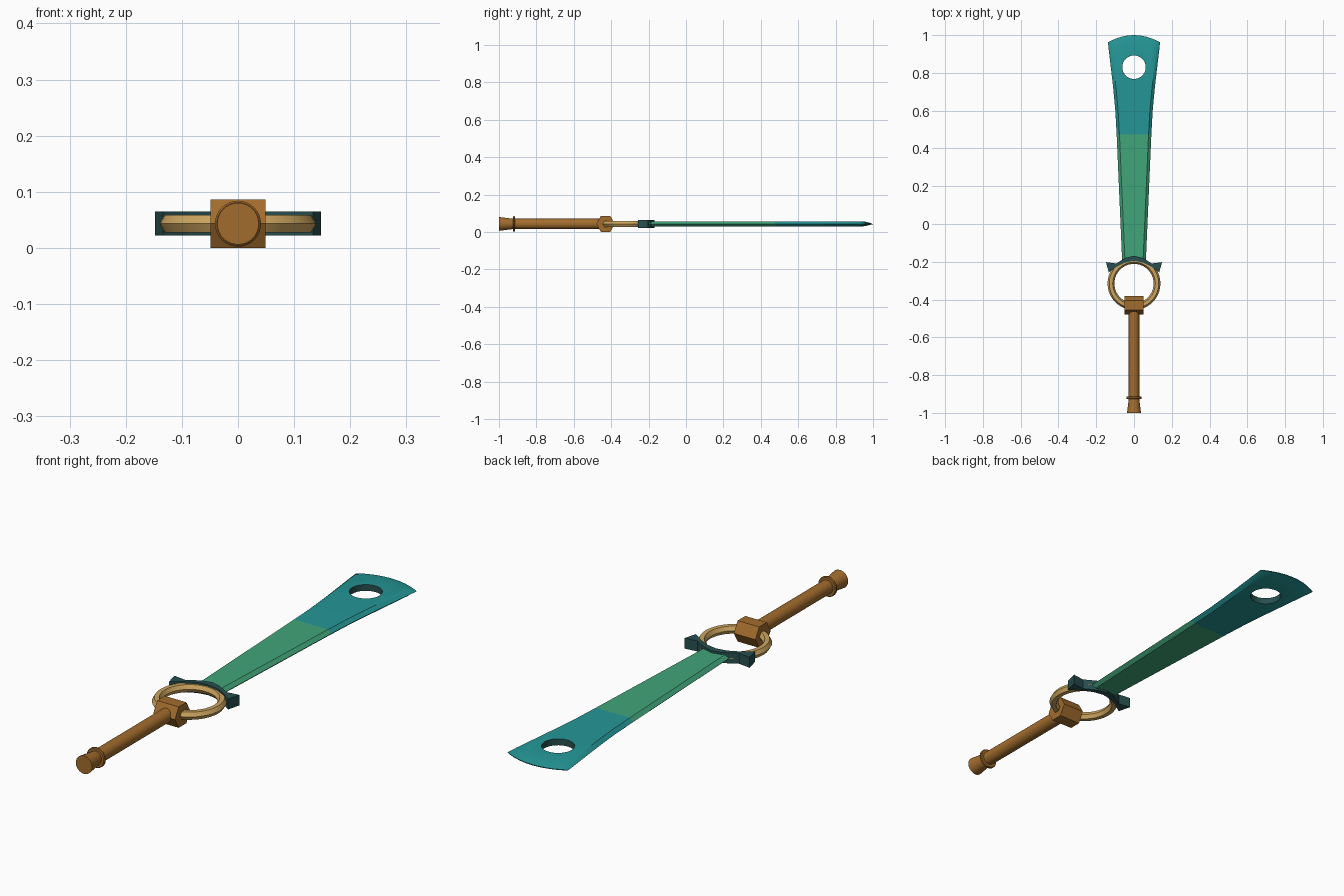
import bpy, bmesh, math
from mathutils import Matrix

if "Cube" in bpy.data.objects:
    bpy.data.objects.remove(bpy.data.objects["Cube"])

ZC = 0.043  # mid height of the whole sword


def material(name, rgb):
    m = bpy.data.materials.new(name)
    m.diffuse_color = (*rgb, 1)
    m.use_nodes = True
    m.node_tree.nodes["Principled BSDF"].inputs["Base Color"].default_value = m.diffuse_color
    return m


BRONZE = material("bronze", (0.36, 0.15, 0.026))
GOLD = material("pale_gold", (0.61, 0.376, 0.114))
GREEN = material("green", (0.053, 0.376, 0.195))
TEAL = material("teal", (0.018, 0.305, 0.305))
DARK = material("dark_teal", (0.021, 0.08, 0.08))


def make(name, bm, mats, smooth=True):
    bmesh.ops.recalc_face_normals(bm, faces=bm.faces)
    me = bpy.data.meshes.new(name)
    bm.to_mesh(me)
    bm.free()
    ob = bpy.data.objects.new(name, me)
    bpy.context.collection.objects.link(ob)
    for m in mats:
        me.materials.append(m)
    if smooth:
        shade(ob)
    return ob


def activate(ob):
    bpy.ops.object.select_all(action='DESELECT')
    ob.select_set(True)
    bpy.context.view_layer.objects.active = ob


def shade(ob):
    activate(ob)
    bpy.ops.object.shade_smooth_by_angle(angle=math.radians(32))


def loft(bm, loops, closed=False):
    """Skin a list of closed point loops, capping the ends unless closed."""
    rings = [[bm.verts.new(p) for p in lp] for lp in loops]
    n = len(rings[0])
    pairs = list(zip(rings, rings[1:]))
    if closed:
        pairs.append((rings[-1], rings[0]))
    else:
        bm.faces.new(rings[0])
        bm.faces.new(rings[-1])
    for a, b in pairs:
        for i in range(n):
            j = (i + 1) % n
            bm.faces.new((a[i], a[j], b[j], b[i]))


def lathe_y(name, profile, mat, sides=32):
    """Turned part along y from (y, radius) pairs."""
    bm = bmesh.new()
    loft(bm, [[(r * math.cos(2 * math.pi * k / sides), y,
                ZC + r * math.sin(2 * math.pi * k / sides)) for k in range(sides)]
              for y, r in profile])
    return make(name, bm, [mat])


# Handle, flange and flared pommel
lathe_y("handle", [(-0.93, 0.028), (-0.44, 0.028)], BRONZE)
lathe_y("flange", [(-0.926, 0.038), (-0.923, 0.041), (-0.917, 0.041), (-0.914, 0.038)], BRONZE)
lathe_y("pommel", [(-1.0, 0.037), (-0.92, 0.027)], BRONZE)

# Hexagonal collar, axis along x
bm = bmesh.new()
loft(bm, [[(x, -0.43 + 0.0496 * math.cos(k * math.pi / 3),
            ZC + 0.0496 * math.sin(k * math.pi / 3)) for k in range(6)]
          for x in (-0.049, 0.049)])
make("collar", bm, [BRONZE], smooth=False)

# Ring with six-sided section
bm = bmesh.new()
loops = []
for i in range(40):
    a = 2 * math.pi * i / 40
    lp = []
    for k in range(6):
        b = k * math.pi / 3
        r = 0.122 + 0.018 * math.cos(b)
        lp.append((r * math.cos(a), -0.315 + r * math.sin(a), ZC + 0.018 * math.sin(b)))
    loops.append(lp)
loft(bm, loops, closed=True)
make("ring", bm, [GOLD])

# Winged guard, mirrored outline
half = [(0.04, -0.178), (0.095, -0.209), (0.148, -0.202), (0.134, -0.256),
        (0.09, -0.225), (0.045, -0.203)]
outline = [(0, -0.168)] + half + [(0, -0.195)] + [(-x, y) for x, y in reversed(half)]
bm = bmesh.new()
loft(bm, [[(x, y, z) for x, y in outline] for z in (ZC - 0.021, ZC + 0.022)])
make("guard", bm, [DARK], smooth=False)

# Blade: bevelled section lofted through rows of (y, half width, bow, half thickness)
rows = [(-0.19, 0.063, 0, 0.0135), (0.475, 0.092, 0, 0.0135), (0.6, 0.099, 0, 0.0135),
        (0.72, 0.110, 0, 0.0135), (0.925, 0.134, 0.03, 0.0125), (0.962, 0.138, 0.038, 0.0015)]
bm = bmesh.new()
loops = []
for y, w, bow, h in rows:
    inner = [(w - 0.015) * (k / 4 - 1) for k in range(9)]
    pts = ([(-w, 0)] + [(x, h) for x in inner] + [(w, 0)]
           + [(x, -h) for x in reversed(inner)])
    loops.append([(x, y + bow * (1 - (x / w) ** 2), ZC + z) for x, z in pts])
loft(bm, loops)
blade = make("blade", bm, [GREEN, TEAL, DARK], smooth=False)

# Round hole through the blade
bm = bmesh.new()
bmesh.ops.create_cone(bm, cap_ends=True, segments=32, radius1=0.062, radius2=0.062, depth=0.2,
                      matrix=Matrix.Translation((0, 0.83, ZC)))
cutter = make("hole_cutter", bm, [], smooth=False)
cutter.hide_render = True
mod = blade.modifiers.new("hole", 'BOOLEAN')
mod.operation = 'DIFFERENCE'
mod.solver = 'EXACT'
mod.object = cutter
activate(blade)
bpy.ops.object.modifier_apply(modifier="hole")
bpy.data.objects.remove(cutter)

# Green lower blade, teal upper blade, dark hole wall
for p in blade.data.polygons:
    x, y, z = p.center
    if math.hypot(x, y - 0.83) < 0.0625 and abs(p.normal.z) < 0.5:
        p.material_index = 2
    else:
        p.material_index = 1 if y > 0.475 else 0
shade(blade)
